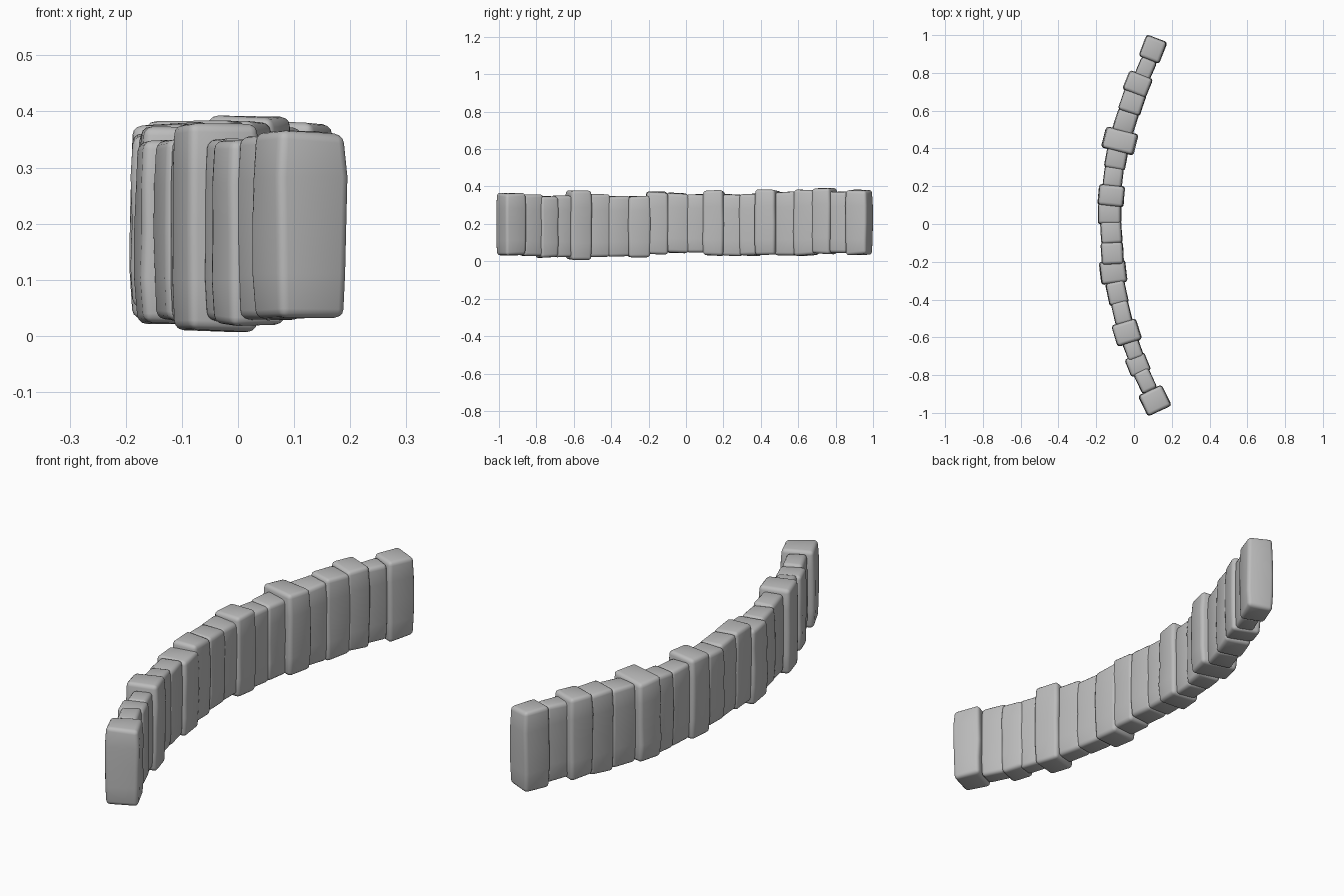
import bpy, bmesh, math, random
from mathutils import Matrix, Vector

random.seed(4)
cube = bpy.data.objects.get("Cube")
if cube:
    bpy.data.objects.remove(cube, do_unlink=True)

stone_grey = bpy.data.materials.new("stone_grey")
stone_grey.use_nodes = True
GREY = (0.5, 0.5, 0.5, 1)
stone_grey.diffuse_color = GREY
stone_grey.node_tree.nodes["Principled BSDF"].inputs["Base Color"].default_value = GREY

# One row per stone along the arc: x, y, thickness, bottom, top
STONES = [
    (.1, .925, .115, .03, .385), (.06, .82, .085, .035, .38),
    (.02, .74, .13, .035, .395), (-.01, .645, .12, .025, .385),
    (-.045, .54, .11, .03, .375), (-.075, .44, .17, .025, .385),
    (-.095, .345, .11, .025, .365), (-.11, .25, .1, .025, .365),
    (-.12, .15, .135, .025, .385), (-.13, .055, .12, .04, .365),
    (-.12, -.045, .11, .04, .37), (-.115, -.155, .115, .035, .375),
    (-.11, -.255, .135, .02, .355), (-.09, -.365, .1, .02, .355),
    (-.065, -.47, .09, .015, .36), (-.04, -.575, .135, .003, .385),
    (-.005, -.665, .085, .02, .36), (.02, -.745, .11, .015, .355),
    (.06, -.83, .085, .025, .36), (.11, -.935, .135, .025, .37),
]


def stone(name, x, y, thick, length, low, high, angle):
    """Worn upright block, long across the wall's path, with soft edges."""
    bm = bmesh.new()
    bmesh.ops.create_cube(bm, size=1)
    uprights = [e for e in bm.edges
                if abs(e.verts[0].co.z - e.verts[1].co.z) > .5]
    bmesh.ops.subdivide_edges(bm, edges=uprights, cuts=3, use_grid_fill=True)
    for v in bm.verts:
        end = abs(v.co.z) > .4
        v.co.x *= thick * (.95 if end else random.uniform(.97, 1.05))
        v.co.y *= length * (.97 if end else random.uniform(.99, 1.05))
        v.co.z *= high - low
        if end:
            v.co.z -= math.copysign(random.uniform(0, .012), v.co.z)
    bm.transform(Matrix.Translation((x, y, (low + high) / 2))
                 @ Matrix.Rotation(angle, 4, "Z"))
    mesh = bpy.data.meshes.new(name)
    bm.to_mesh(mesh)
    bm.free()
    mesh.materials.append(stone_grey)
    ob = bpy.data.objects.new(name, mesh)
    bpy.context.collection.objects.link(ob)
    bevel = ob.modifiers.new("worn_edges", "BEVEL")
    bevel.width = .016
    bevel.segments = 3
    bevel.limit_method = "ANGLE"
    bevel.angle_limit = math.radians(40)
    mesh.shade_smooth()
    return ob


# Each stone turns with the arc and reaches to its neighbours
last = len(STONES) - 1
for i, (x, y, thick, low, high) in enumerate(STONES):
    before, after = STONES[max(i - 1, 0)], STONES[min(i + 1, last)]
    run = Vector((before[0] - after[0], before[1] - after[1]))
    angle = math.atan2(-run.x, run.y)
    if i in (0, last):
        length = .12
    else:
        length = run.length / 2 + .012
    stone(f"wall_stone_{i + 1}", x, y, thick, length, low, high, angle)
